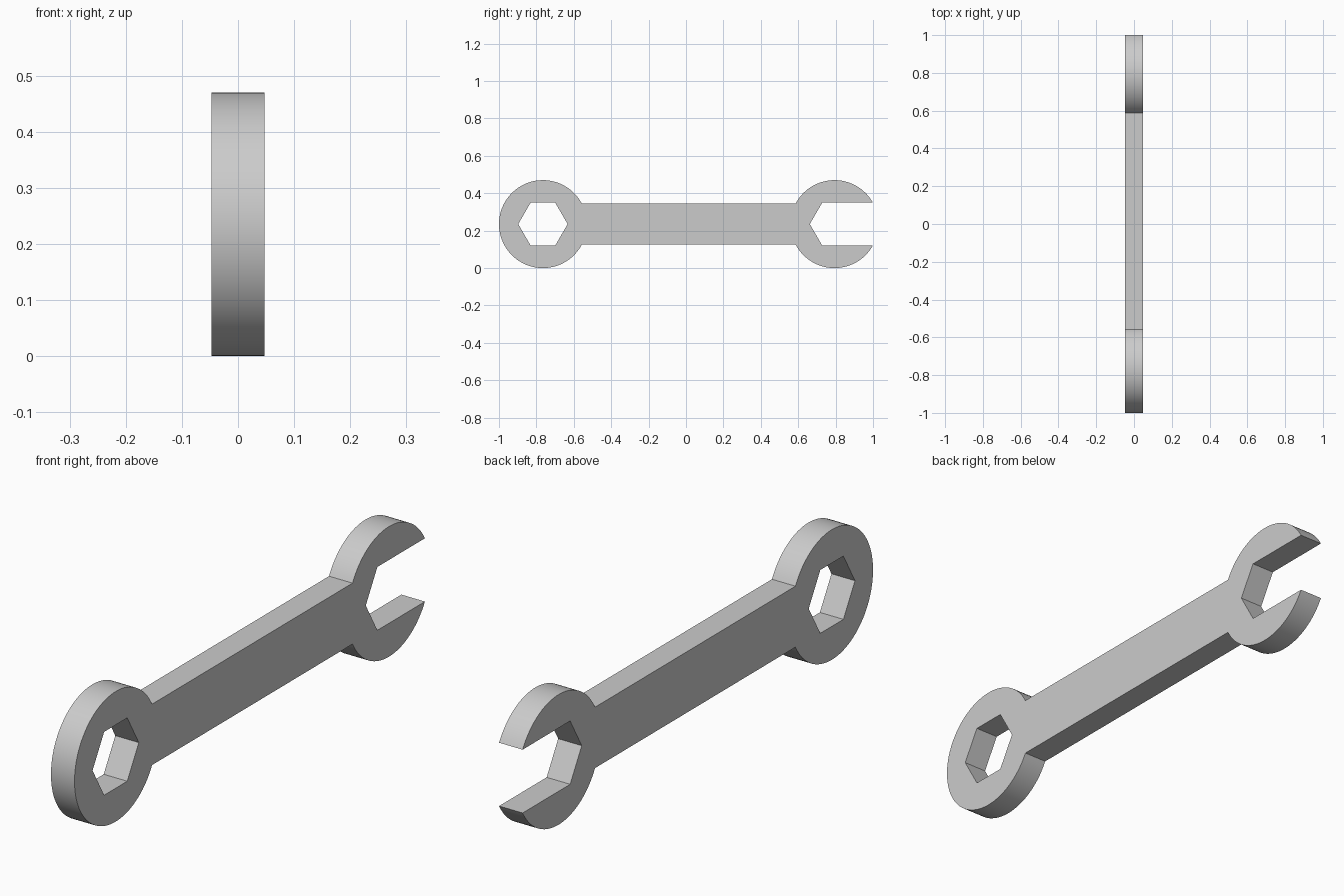
import bpy
import bmesh
from math import asin, cos, pi, radians, sin

cube = bpy.data.objects.get("Cube")
if cube:
    bpy.data.objects.remove(cube, do_unlink=True)

HEAD_R = 0.235        # radius of both round heads
HEX_R = 0.132         # corner radius of the hexagonal openings
SHAFT_HALF = 0.11     # half height of the handle
HALF_THICK = 0.047
RING_Y, JAW_Y, MID_Z = -0.765, 0.794, 0.235


def arc(cy, radius, start, end, steps):
    """Points on an arc in the YZ plane, both ends included."""
    angles = [start + (end - start) * i / steps for i in range(steps + 1)]
    return [(cy + radius * cos(a), MID_Z + radius * sin(a)) for a in angles]


def add_loop(bm, points):
    """Closed loop of edges on one side plane of the wrench."""
    verts = [bm.verts.new((-HALF_THICK, y, z)) for y, z in points]
    return [bm.edges.new((v, verts[i - 1])) for i, v in enumerate(verts)]


neck = asin(SHAFT_HALF / HEAD_R)
tip = asin(HEX_R * sin(pi / 3) / HEAD_R)

# Outline: ring head, handle, lower jaw, hexagonal throat, upper jaw
outline = arc(RING_Y, HEAD_R, neck, 2 * pi - neck, 72)
outline += arc(JAW_Y, HEAD_R, pi + neck, 2 * pi - tip, 36)
outline += arc(JAW_Y, HEX_R, pi * 4 / 3, pi * 2 / 3, 2)
outline += arc(JAW_Y, HEAD_R, tip, pi - neck, 36)
hex_hole = arc(RING_Y, HEX_R, 0, 2 * pi, 6)[:-1]

# Fill the side face around the hole and extrude it to full thickness
bm = bmesh.new()
edges = add_loop(bm, outline) + add_loop(bm, hex_hole)
bmesh.ops.triangle_fill(bm, use_beauty=True, use_dissolve=False, edges=edges)
result = bmesh.ops.extrude_face_region(bm, geom=bm.faces[:], use_keep_orig=True)
moved = [g for g in result["geom"] if isinstance(g, bmesh.types.BMVert)]
bmesh.ops.translate(bm, verts=moved, vec=(2 * HALF_THICK, 0, 0))
bmesh.ops.recalc_face_normals(bm, faces=bm.faces[:])
mesh = bpy.data.meshes.new("wrench")
bm.to_mesh(mesh)
bm.free()
wrench = bpy.data.objects.new("wrench", mesh)
bpy.context.collection.objects.link(wrench)

# Plain grey steel
steel = bpy.data.materials.new("grey steel")
steel.use_nodes = True
color = (0.6, 0.6, 0.6, 1)
steel.diffuse_color = color
steel.node_tree.nodes["Principled BSDF"].inputs["Base Color"].default_value = color
mesh.materials.append(steel)

# Smooth round rims with crisp corners
bpy.ops.object.select_all(action="DESELECT")
wrench.select_set(True)
bpy.context.view_layer.objects.active = wrench
bpy.ops.object.shade_smooth_by_angle(angle=radians(30))
